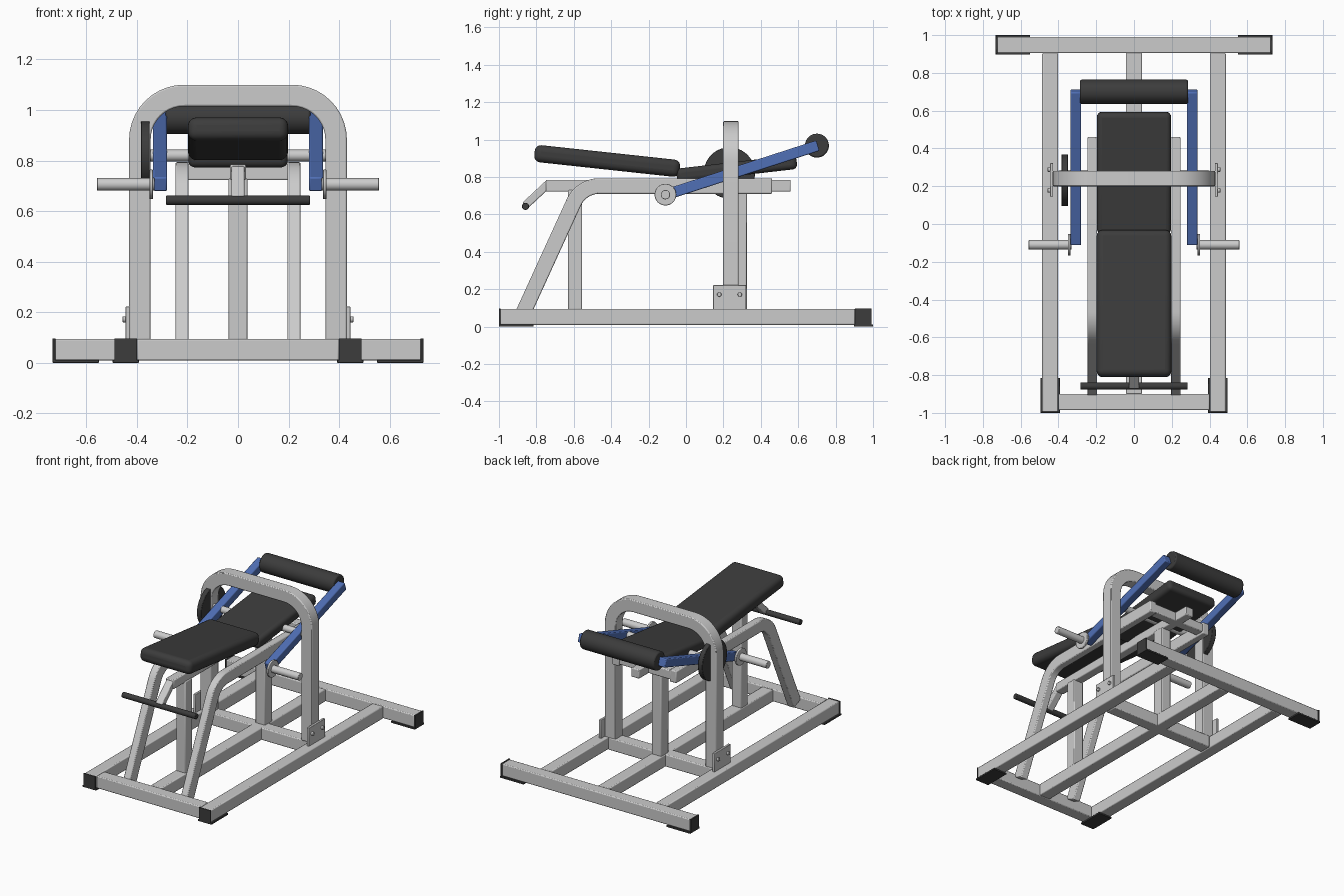
import bpy, bmesh, math
from mathutils import Vector, Matrix

if "Cube" in bpy.data.objects:
    bpy.data.objects.remove(bpy.data.objects["Cube"])


def material(name, rgb):
    m = bpy.data.materials.new(name)
    m.diffuse_color = (*rgb, 1)
    m.use_nodes = True
    m.node_tree.nodes["Principled BSDF"].inputs["Base Color"].default_value = m.diffuse_color
    return m


DARK = material("black_rubber", (0.045, 0.045, 0.045))
BLUE = material("blue_paint", (0.08, 0.16, 0.47))


def finish(name, bm, mat=None, bevel=0.0, segs=2):
    bmesh.ops.recalc_face_normals(bm, faces=bm.faces)
    me = bpy.data.meshes.new(name)
    bm.to_mesh(me)
    bm.free()
    ob = bpy.data.objects.new(name, me)
    bpy.context.collection.objects.link(ob)
    if mat:
        me.materials.append(mat)
    if bevel:
        b = ob.modifiers.new("bevel", "BEVEL")
        b.width, b.segments = bevel, segs
        b.limit_method, b.angle_limit = "ANGLE", math.radians(50)
    bpy.context.view_layer.objects.active = ob
    ob.select_set(True)
    bpy.ops.object.shade_smooth_by_angle(angle=math.radians(40))
    ob.select_set(False)
    return ob


def box(name, x, y, z, mat=None, bevel=0.006, segs=2):
    """Box from (min, max) ranges."""
    bm = bmesh.new()
    size = [b - a for a, b in (x, y, z)]
    mid = [(a + b) / 2 for a, b in (x, y, z)]
    bmesh.ops.create_cube(bm, size=1, matrix=Matrix.Translation(mid) @ Matrix.Diagonal((*size, 1)))
    return finish(name, bm, mat, bevel, segs)


def bar(name, x, a, b, width, thick, mat=None, bevel=0.006, segs=2):
    """Tilted box between two (y, z) points."""
    d = Vector(b) - Vector(a)
    mid = (Vector(a) + Vector(b)) / 2
    bm = bmesh.new()
    bmesh.ops.create_cube(bm, size=1, matrix=Matrix.Translation((x, *mid))
                          @ Matrix.Rotation(math.atan2(d.y, d.x), 4, "X")
                          @ Matrix.Diagonal((width, d.length, thick, 1)))
    return finish(name, bm, mat, bevel, segs)


def rod(name, x0, x1, y, z, r, mat=None, bevel=0.003):
    """Cylinder along x."""
    bm = bmesh.new()
    bmesh.ops.create_cone(bm, cap_ends=True, segments=40, radius1=r, radius2=r, depth=abs(x1 - x0),
                          matrix=Matrix.Translation(((x0 + x1) / 2, y, z)) @ Matrix.Rotation(math.pi / 2, 4, "Y"))
    return finish(name, bm, mat, bevel)


def fillet(prev, corner, nxt, r, n=10):
    """Arc points that round a corner of a 2D path."""
    p, c, q = Vector(prev), Vector(corner), Vector(nxt)
    u, v = (p - c).normalized(), (q - c).normalized()
    half = u.angle(v) / 2
    centre = c + (u + v).normalized() * (r / math.sin(half))
    s = c + u * (r / math.tan(half)) - centre
    e = c + v * (r / math.tan(half)) - centre
    a = s.angle_signed(e)
    return [centre + Matrix.Rotation(-a * i / n, 2) @ s for i in range(n + 1)]


def bent_tube(name, path, width, depth, to3d):
    """Rectangular tube swept along a flat path; to3d maps (u, v, across) to space."""
    pts = [Vector(p) for p in path]
    bm = bmesh.new()
    rings = []
    for i, p in enumerate(pts):
        t0 = (p - pts[i - 1]).normalized() if i else (pts[1] - p).normalized()
        t1 = (pts[i + 1] - p).normalized() if i < len(pts) - 1 else t0
        t = (t0 + t1).normalized()
        n = Vector((-t.y, t.x)) * (width / 2 / t.dot(t1))
        rings.append([bm.verts.new(to3d(*(p + n * s), w * depth / 2))
                      for s, w in ((1, 1), (1, -1), (-1, -1), (-1, 1))])
    for a, b in zip(rings, rings[1:]):
        for k in range(4):
            bm.faces.new((a[k], a[(k + 1) % 4], b[(k + 1) % 4], b[k]))
    bm.faces.new(rings[0])
    bm.faces.new(rings[-1])
    return finish(name, bm, None, 0.006)


# Base frame
Z = (0.01, 0.095)
box("back_base_bar", (-0.725, 0.725), (0.905, 0.99), Z)
box("front_base_bar", (-0.40, 0.40), (-0.985, -0.90), Z)
box("middle_base_rail", (-0.042, 0.042), (-0.90, 0.905), Z)
box("base_cross_bar", (-0.40, 0.40), (0.20, 0.285), Z)

for s, side in ((-1, "left"), (1, "right")):
    def span(a, b):
        return tuple(sorted((s * a, s * b)))

    box(side + "_base_rail", span(0.402, 0.486), (-0.995, 0.905), Z)

    # Rubber feet
    box(side + "_back_foot", span(0.55, 0.733), (0.897, 1.0), (0, 0.012), DARK, 0.002)
    box(side + "_back_end_cap", span(0.722, 0.733), (0.902, 0.993), (0.008, 0.097), DARK, 0.002)
    box(side + "_front_foot", span(0.392, 0.496), (-1.0, -0.815), (0, 0.012), DARK, 0.002)
    box(side + "_front_end_cap", span(0.399, 0.489), (-1.0, -0.992), (0.008, 0.097), DARK, 0.002)

    # Bolted bracket plate at the arch foot
    box(side + "_bracket", span(0.428, 0.445), (0.145, 0.322), (0.09, 0.222), None, 0.003)
    for i, y in enumerate((0.178, 0.288)):
        rod(f"{side}_bolt_{i}", s * 0.44, s * 0.457, y, 0.172, 0.012)

    # Bent side frame: sloping leg into bench rail
    foot, knee, end = (-0.876, 0.06), (-0.56, 0.752), (0.46, 0.752)
    bent_tube(side + "_bench_leg", [foot] + fillet(foot, knee, end, 0.15) + [end], 0.083, 0.052,
              lambda u, v, w: (s * 0.221 + w, u, v))

    # Swing arm with weight horn
    bar(side + "_swing_arm", s * 0.308, (-0.105, 0.706), (0.705, 0.968), 0.056, 0.058, BLUE)
    rod(side + "_weight_horn", s * 0.33, s * 0.558, -0.11, 0.706, 0.025)
    rod(side + "_horn_flange", s * 0.336, s * 0.350, -0.11, 0.706, 0.058)

# Arch over the bench
a, b, c, d = (-0.388, 0.09), (-0.388, 1.057), (0.388, 1.057), (0.388, 0.09)
bent_tube("arch", [a] + fillet(a, b, c, 0.175) + fillet(b, c, d, 0.175) + [d], 0.085, 0.082,
          lambda u, v, w: (u, 0.24 + w, v))

# Centre posts, centre beam and bench cross bar
box("front_post", (-0.037, 0.037), (-0.63, -0.555), (0.09, 0.73))
box("rear_post", (-0.037, 0.037), (0.243, 0.325), (0.09, 0.73))
box("centre_beam", (-0.031, 0.031), (-0.75, 0.56), (0.722, 0.785))
box("bench_cross_bar", (-0.20, 0.20), (0.39, 0.455), (0.722, 0.785))

# Handle
bar("handle_stem", 0, (-0.735, 0.765), (-0.86, 0.648), 0.052, 0.042)
rod("handle_bar", -0.284, 0.284, -0.858, 0.643, 0.019, DARK)

# Pivot rod and disc
rod("pivot_rod", -0.36, 0.35, 0.232, 0.82, 0.023)
rod("pivot_disc", -0.384, -0.350, 0.232, 0.822, 0.137, DARK)

# Padding
bar("front_pad", 0, (-0.81, 0.928), (-0.033, 0.844), 0.396, 0.092, DARK, 0.034, 5)
bar("rear_pad", 0, (-0.05, 0.807), (0.592, 0.881), 0.392, 0.075, DARK, 0.026, 5)
rod("roller_pad", -0.286, 0.286, 0.70, 0.968, 0.064, DARK, 0.008)
